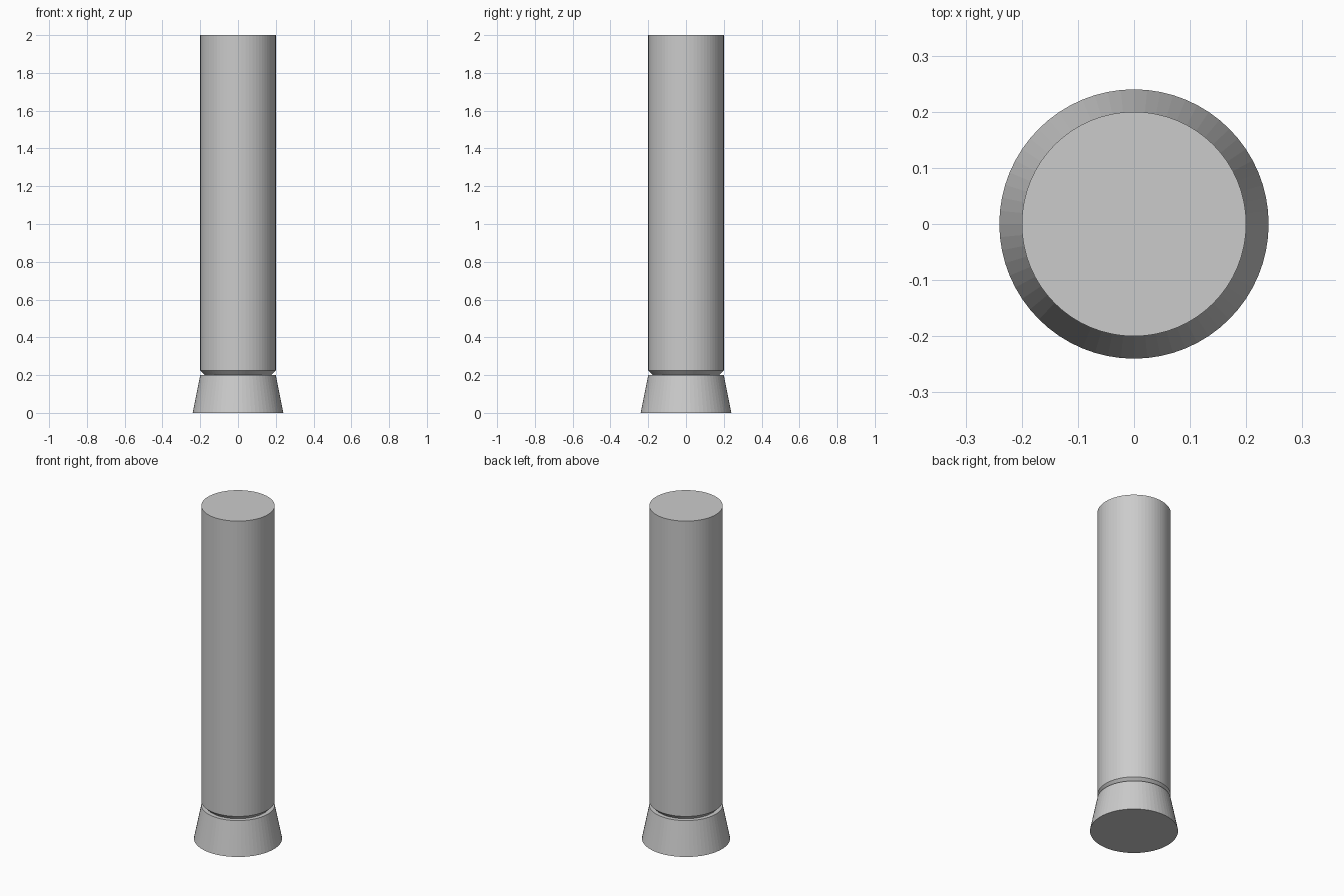
import bpy, bmesh
from math import cos, sin, tau

if "Cube" in bpy.data.objects:
    bpy.data.objects.remove(bpy.data.objects["Cube"])

SIDES = 64


def turned(name, profile):
    """Closed round solid from (radius, height) rings."""
    bm = bmesh.new()
    rings = [[bm.verts.new((r * cos(tau * i / SIDES), r * sin(tau * i / SIDES), z))
              for i in range(SIDES)] for r, z in profile]
    for low, high in zip(rings, rings[1:]):
        for i in range(SIDES):
            j = (i + 1) % SIDES
            bm.faces.new((low[i], low[j], high[j], high[i]))
    bm.faces.new(rings[0][::-1])
    bm.faces.new(rings[-1])
    mesh = bpy.data.meshes.new(name)
    bm.to_mesh(mesh)
    bm.free()
    obj = bpy.data.objects.new(name, mesh)
    bpy.context.collection.objects.link(obj)
    return obj


# Tapered foot
turned("base", [(0.24, 0), (0.20, 0.20)])

# Column with a chamfered lower edge that leaves a groove above the foot
turned("shaft", [(0.175, 0.20), (0.20, 0.225), (0.20, 2.0)])
